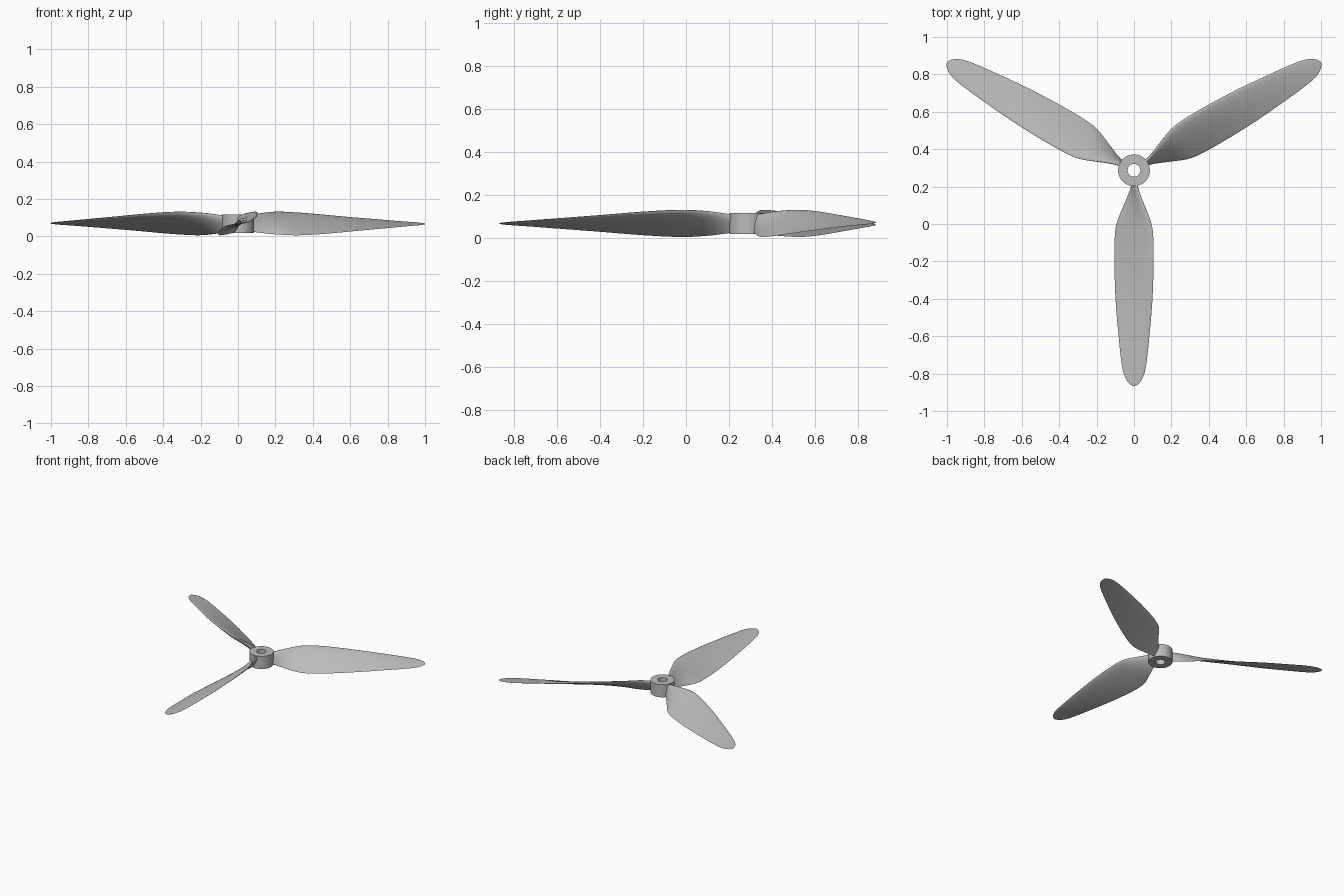
import bpy
import bmesh
from math import cos, sin, pi, radians
from mathutils import Vector, Matrix

if "Cube" in bpy.data.objects:
    bpy.data.objects.remove(bpy.data.objects["Cube"])

HUB = Vector((0, 0.287, 0.068))

grey = bpy.data.materials.new("light grey plastic")
grey.use_nodes = True
grey.diffuse_color = (0.5, 0.5, 0.5, 1)
grey.node_tree.nodes["Principled BSDF"].inputs["Base Color"].default_value = grey.diffuse_color


def finish(name, bm, angle):
    """Turn a bmesh into a shaded object."""
    bmesh.ops.recalc_face_normals(bm, faces=bm.faces)
    mesh = bpy.data.meshes.new(name)
    bm.to_mesh(mesh)
    bm.free()
    mesh.materials.append(grey)
    obj = bpy.data.objects.new(name, mesh)
    bpy.context.collection.objects.link(obj)
    bpy.ops.object.select_all(action="DESELECT")
    obj.select_set(True)
    bpy.context.view_layer.objects.active = obj
    bpy.ops.object.shade_smooth_by_angle(angle=radians(angle))
    return obj


def bridge(bm, a, b):
    for i in range(len(a)):
        j = (i + 1) % len(a)
        bm.faces.new((a[i], a[j], b[j], b[i]))


# Hub: a short tube with a shaft hole
def make_hub(outer=0.085, inner=0.034, half=0.049, sides=64):
    bm = bmesh.new()
    rings = []
    for r, z in ((outer, -half), (outer, half), (inner, half), (inner, -half)):
        rings.append([bm.verts.new(HUB + Vector((r * cos(2 * pi * i / sides), r * sin(2 * pi * i / sides), z)))
                      for i in range(sides)])
    for k in range(4):
        bridge(bm, rings[k], rings[(k + 1) % 4])
    finish("hub", bm, 40)


# Blade stations: radius, half chord across, half chord in height, thickness
STATIONS = [
    (0.06, 0.012, 0.040, 0.022),
    (0.10, 0.020, 0.046, 0.024),
    (0.18, 0.052, 0.056, 0.027),
    (0.28, 0.092, 0.062, 0.028),
    (0.36, 0.103, 0.061, 0.027),
    (0.50, 0.105, 0.053, 0.024),
    (0.70, 0.098, 0.037, 0.019),
    (0.90, 0.081, 0.022, 0.014),
    (1.02, 0.068, 0.013, 0.010),
    (1.08, 0.057, 0.009, 0.008),
    (1.12, 0.041, 0.006, 0.006),
    (1.145, 0.020, 0.003, 0.004),
    (1.154, 0.003, 0.001, 0.002),
]


def smooth_stations(steps=5):
    """Catmull-Rom interpolation between the stations."""
    pts = [Vector(s) for s in STATIONS]
    out = []
    for i in range(len(pts) - 1):
        b, c = pts[i], pts[i + 1]
        a, d = pts[max(i - 1, 0)], pts[min(i + 2, len(pts) - 1)]
        span = c[0] - b[0]
        mb = (c - a) * (span / (c[0] - a[0]))
        mc = (d - b) * (span / (d[0] - b[0]))
        for k in range(steps):
            t = k / steps
            h = t * t * (3 - 2 * t)
            out.append(b * (1 - h) + c * h + mb * (t * (1 - t) ** 2) - mc * (t * t * (1 - t)))
    return out + [pts[-1]]


# Blade: a twisted, tapering airfoil pointing to the front, then turned
def make_blade(name, turn, count=28):
    bm = bmesh.new()
    place = Matrix.Translation(HUB) @ Matrix.Rotation(turn, 4, "Z")
    rings = []
    for r, hx, hz, thick in smooth_stations():
        chord = Vector((hx, 0, hz))
        normal = Vector((-hz, 0, hx)).normalized()
        ring = []
        for i in range(count):
            a = 2 * pi * i / count
            # rounded leading edge, thinner trailing edge
            lift = sin(a) * (0.62 + 0.38 * cos(a)) * thick * 0.65
            ring.append(bm.verts.new(place @ (chord * cos(a) + normal * lift + Vector((0, -r, 0)))))
        rings.append(ring)
    for a, b in zip(rings, rings[1:]):
        bridge(bm, a, b)
    bm.faces.new(rings[0])
    bm.faces.new(rings[-1])
    finish(name, bm, 50)


make_hub()
for label, angle in (("front_blade", 0), ("left_blade", 120), ("right_blade", 240)):
    make_blade(label, radians(angle))
